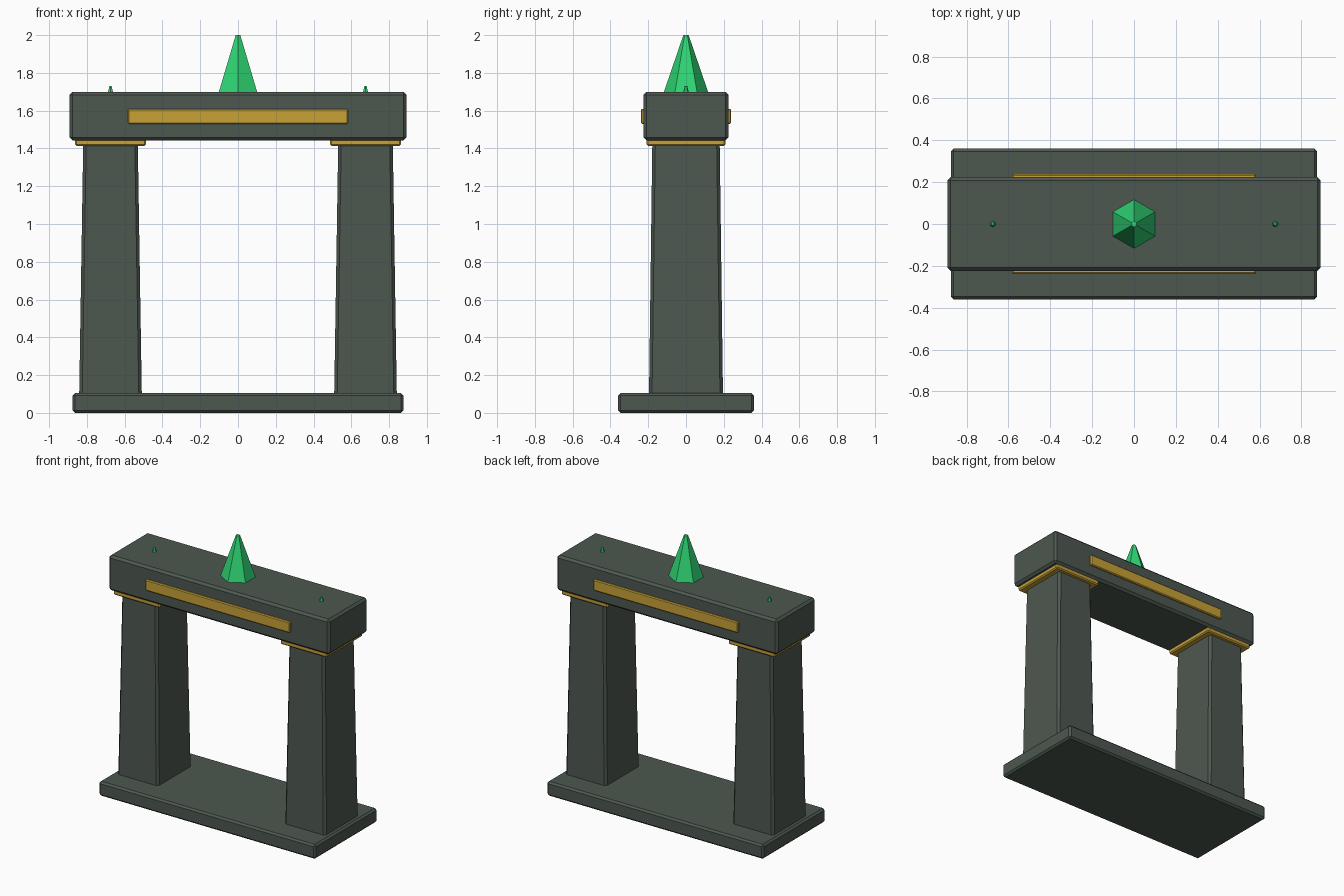
import bpy
import bmesh
from math import pi
from mathutils import Matrix

cube = bpy.data.objects.get("Cube")
if cube:
    bpy.data.objects.remove(cube, do_unlink=True)


def material(name, r, g, b):
    mat = bpy.data.materials.new(name)
    mat.use_nodes = True
    mat.diffuse_color = (r, g, b, 1)
    mat.node_tree.nodes["Principled BSDF"].inputs["Base Color"].default_value = (r, g, b, 1)
    return mat


stone = material("dark stone", 0.075, 0.096, 0.079)
gold = material("gold", 0.58, 0.36, 0.038)
crystal = material("green crystal", 0.027, 0.66, 0.17)


def add_object(name, bm, mat):
    mesh = bpy.data.meshes.new(name)
    bm.to_mesh(mesh)
    bm.free()
    mesh.materials.append(mat)
    obj = bpy.data.objects.new(name, mesh)
    bpy.context.collection.objects.link(obj)
    return obj


def block(name, mat, x, y, half_x, half_y, bottom, top, bevel, taper=(1, 1)):
    """Chamfered box; taper scales the top face."""
    bm = bmesh.new()
    bmesh.ops.create_cube(bm, size=2)
    for v in bm.verts:
        upper = v.co.z > 0
        tx, ty = taper if upper else (1, 1)
        v.co = (x + v.co.x * half_x * tx, y + v.co.y * half_y * ty, top if upper else bottom)
    obj = add_object(name, bm, mat)
    mod = obj.modifiers.new("chamfer", "BEVEL")
    mod.width = bevel
    mod.segments = 1
    return obj


def spike(name, x, radius, tip, bottom, top):
    """Blunt six-sided crystal with corners facing front and back."""
    bm = bmesh.new()
    bmesh.ops.create_cone(bm, cap_ends=True, segments=6, radius1=radius,
                          radius2=tip, depth=top - bottom)
    # Turn so that two corners lie on the y axis
    if max(v.co.x for v in bm.verts) > radius * 0.95:
        bmesh.ops.rotate(bm, verts=bm.verts, matrix=Matrix.Rotation(pi / 6, 3, "Z"))
    bmesh.ops.translate(bm, verts=bm.verts, vec=(x, 0, (top + bottom) / 2))
    return add_object(name, bm, crystal)


# Plinth and lintel
block("base_slab", stone, 0, 0, 0.875, 0.36, 0, 0.105, 0.013)
block("lintel", stone, 0, 0, 0.892, 0.224, 1.443, 1.7, 0.016)

# Pillars, capitals and small crystals on both sides
for side, sign in (("left", 1), ("right", -1)):
    x = sign * 0.675
    block(f"{side}_pillar", stone, x, 0, 0.166, 0.196, 0.08, 1.43, 0.016, (0.87, 0.91))
    block(f"{side}_capital", gold, x, 0, 0.188, 0.208, 1.413, 1.455, 0.008)
    spike(f"{side}_small_crystal", x, 0.017, 0.007, 1.69, 1.73)

# Gold bands on the front and back of the lintel
for side, sign in (("front", -1), ("back", 1)):
    block(f"{side}_band", gold, 0, sign * 0.224, 0.583, 0.014, 1.53, 1.61, 0.006)

# Main crystal
spike("main_crystal", 0, 0.12, 0.014, 1.69, 2.0)
